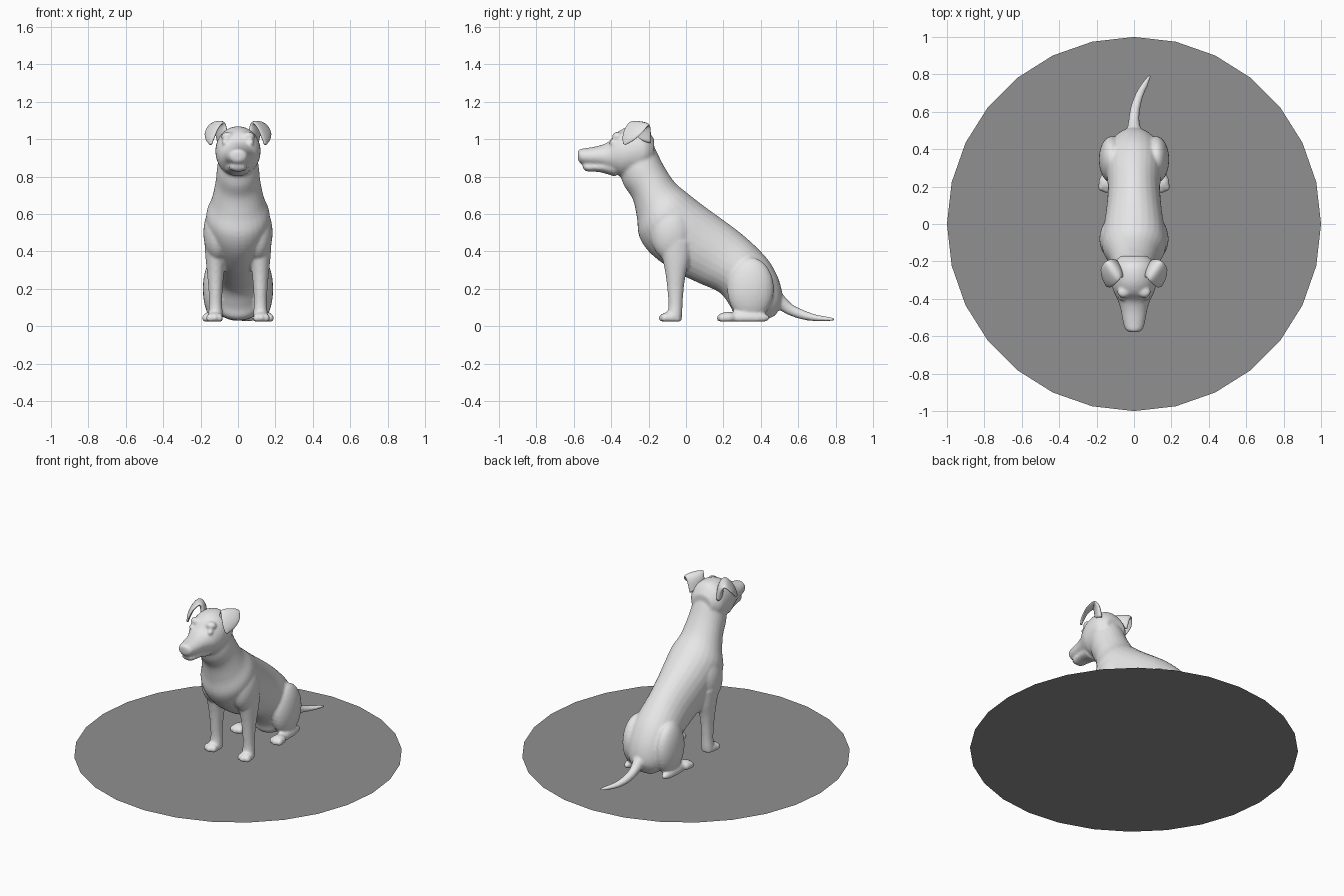
import bpy
import bmesh
import math
from mathutils import Vector, Matrix

FLOOR = .025      # underside of the paws
STEPS = 4         # interpolated rings between two sections
SIDES = 28

default_cube = bpy.data.objects.get("Cube")
if default_cube:
    bpy.data.objects.remove(default_cube, do_unlink=True)


def make_material(name, value):
    material = bpy.data.materials.new(name)
    material.use_nodes = True
    colour = (value, value, value, 1)
    material.diffuse_color = colour
    shader = material.node_tree.nodes["Principled BSDF"]
    shader.inputs["Base Color"].default_value = colour
    shader.inputs["Roughness"].default_value = .6
    return material


def make_object(name, bm, material, smooth=True):
    bmesh.ops.recalc_face_normals(bm, faces=bm.faces[:])
    for face in bm.faces:
        face.smooth = smooth
    mesh = bpy.data.meshes.new(name)
    bm.to_mesh(mesh)
    bm.free()
    mesh.materials.append(material)
    obj = bpy.data.objects.new(name, mesh)
    bpy.context.collection.objects.link(obj)
    return obj


def spline(p, q, r, s, t):
    """Catmull-Rom blend from q to r."""
    return .5 * (2 * q + (r - p) * t + (2 * p - 5 * q + 4 * r - s) * t**2
                 + (3 * q - p - 3 * r + s) * t**3)


def loft(bm, sections, mirror=1):
    """Skin elliptical rings; a section is (edge point, opposite edge point, half width)."""
    keys = [(Vector(a), Vector(b), w) for a, b, w in sections]
    last = len(keys) - 1
    rows = []
    for i in range(last):
        group = [keys[max(i - 1, 0)], keys[i], keys[i + 1], keys[min(i + 2, last)]]
        for step in range(STEPS):
            rows.append([spline(*values, step / STEPS) for values in zip(*group)])
    rows.append(list(keys[last]))

    centres = [(a + b) / 2 for a, b, w in rows]
    rings = []
    for i, (a, b, width) in enumerate(rows):
        tangent = centres[min(i + 1, len(rows) - 1)] - centres[max(i - 1, 0)]
        up = (a - b) / 2
        side = up.cross(tangent).normalized() * width
        ring = []
        for k in range(SIDES):
            angle = math.tau * k / SIDES
            point = centres[i] + up * math.cos(angle) + side * math.sin(angle)
            ring.append(bm.verts.new((point.x * mirror, point.y, max(point.z, FLOOR))))
        rings.append(ring)
    for lower, upper in zip(rings, rings[1:]):
        for k in range(SIDES):
            n = (k + 1) % SIDES
            bm.faces.new((lower[k], lower[n], upper[n], upper[k]))
    bm.faces.new(rings[0])
    bm.faces.new(rings[-1])


def upright(x, rows):
    """Sections lying in the plane at x, from rows of (y, z, y, z, half width)."""
    return [((x, ya, za), (x, yb, zb), w) for ya, za, yb, zb, w in rows]


def ellipsoid(bm, centre, radii, mirror=1):
    x, y, z = centre
    matrix = Matrix.Translation((x * mirror, y, z)) @ Matrix.Diagonal((*radii, 1))
    made = bmesh.ops.create_uvsphere(bm, u_segments=24, v_segments=16, radius=1, matrix=matrix)
    for vert in made["verts"]:
        vert.co.z = max(vert.co.z, FLOOR)


coat = make_material("light grey coat", .8)
ground = make_material("mid grey base", .28)

# Flat round base
bm = bmesh.new()
bmesh.ops.create_circle(bm, cap_ends=True, segments=28, radius=1)
make_object("round_base", bm, ground, smooth=False)

# Dog body, all masses blended into one skin
bm = bmesh.new()

# Neck, chest, back and rump
loft(bm, upright(0, [
    (-.22, 1.03, -.36, .83, .09),
    (-.17, .96, -.33, .75, .11),
    (-.12, .86, -.285, .68, .12),
    (-.06, .77, -.262, .58, .14),
    (.01, .71, -.25, .48, .17),
    (.1, .64, -.19, .39, .165),
    (.19, .575, -.07, .3, .15),
    (.29, .5, .06, .235, .14),
    (.38, .42, .18, .18, .145),
    (.45, .34, .24, .1, .15),
    (.5, .24, .27, .04, .14),
    (.515, .14, .36, .03, .1),
    (.48, .06, .42, .03, .05)]))

# Skull and upper muzzle
loft(bm, upright(0, [
    (-.58, .93, -.577, .89, .015),
    (-.568, .947, -.565, .872, .045),
    (-.52, .955, -.52, .86, .06),
    (-.46, .967, -.46, .85, .071),
    (-.41, .99, -.41, .83, .086),
    (-.365, 1.04, -.37, .81, .106),
    (-.3, 1.068, -.33, .8, .12),
    (-.22, 1.06, -.22, .82, .115),
    (-.17, 1, -.17, .88, .07)]))

# Lower jaw
loft(bm, upright(0, [
    (-.555, .865, -.55, .845, .02),
    (-.535, .872, -.53, .828, .042),
    (-.46, .88, -.46, .824, .055),
    (-.38, .9, -.38, .8, .07)]))

for side in (-1, 1):
    # Cheek, brow and eye
    ellipsoid(bm, (.06, -.3, .92), (.058, .08, .08), side)
    ellipsoid(bm, (.055, -.365, 1.015), (.035, .03, .025), side)
    ellipsoid(bm, (.068, -.392, .982), (.018, .018, .016), side)

    # Shoulder and front leg
    ellipsoid(bm, (.11, -.08, .5), (.075, .11, .15), side)
    loft(bm, upright(.12, [
        (-.15, .47, .03, .45, .06),
        (-.13, .38, .02, .36, .054),
        (-.11, .28, 0, .28, .045),
        (-.1, .2, -.012, .2, .038),
        (-.094, .12, -.018, .12, .035),
        (-.098, .07, -.02, .065, .039),
        (-.1, FLOOR, -.025, FLOOR, .04)]), side)

    # Thigh and hind foot
    ellipsoid(bm, (.12, .345, .2), (.068, .125, .168), side)
    ellipsoid(bm, (.14, .32, .045), (.036, .13, .036), side)

    # Paws with toes
    for paw_x, paw_y in ((.125, -.088), (.147, .222)):
        ellipsoid(bm, (paw_x, paw_y, .046), (.043, .05, .032), side)
        for toe in (-1, 0, 1):
            toe_y = paw_y - .034 + .01 * abs(toe)
            ellipsoid(bm, (paw_x + toe * .027, toe_y, .044), (.018, .024, .024), side)

# Tail, resting low and swept to its left
loft(bm, [
    ((0, .47, .22), (0, .42, .11), .05),
    ((0, .52, .168), (0, .485, .095), .038),
    ((0, .57, .117), (0, .545, .062), .029),
    ((.008, .63, .086), (.008, .615, .038), .026),
    ((.03, .695, .063), (.03, .69, .027), .022),
    ((.06, .75, .053), (.06, .75, .026), .017),
    ((.085, .795, .045), (.085, .795, .03), .008)])

dog = make_object("dog_body", bm, coat)
skin = dog.modifiers.new("blend", "REMESH")
skin.mode = "VOXEL"
skin.voxel_size = .008
skin.use_smooth_shade = True
relax = dog.modifiers.new("relax", "SMOOTH")
relax.factor = .5
relax.iterations = 6

# Folded ears
for name, side in (("left_ear", 1), ("right_ear", -1)):
    bm = bmesh.new()
    loft(bm, [
        ((.06, -.29, 1.02), (.105, -.19, .98), .02),
        ((.066, -.285, 1.07), (.125, -.19, 1.05), .018),
        ((.08, -.3, 1.09), (.15, -.2, 1.075), .014),
        ((.105, -.325, 1.06), (.176, -.235, 1.035), .012),
        ((.125, -.338, 1.015), (.17, -.28, .995), .011),
        ((.14, -.336, .975), (.15, -.322, .97), .006)], side)
    make_object(name, bm, coat)
